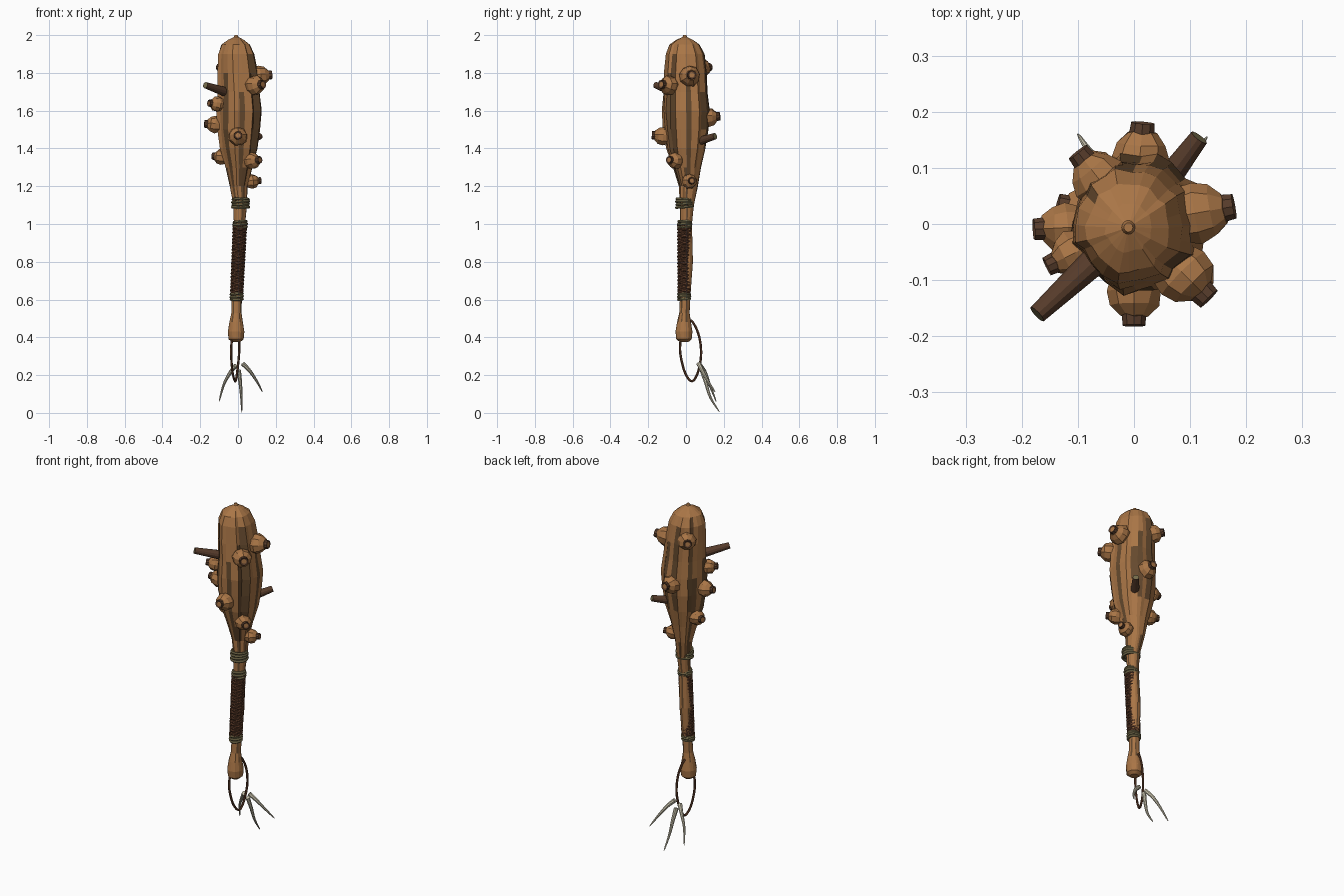
import bpy, bmesh, math, random
from mathutils import Vector, Matrix

random.seed(7)
if "Cube" in bpy.data.objects:
    bpy.data.objects.remove(bpy.data.objects["Cube"])


def material(name, r, g, b):
    m = bpy.data.materials.new(name)
    m.use_nodes = True
    m.diffuse_color = (r, g, b, 1)
    bsdf = m.node_tree.nodes["Principled BSDF"]
    bsdf.inputs["Base Color"].default_value = (r, g, b, 1)
    bsdf.inputs["Roughness"].default_value = 0.9
    return m


wood = material("warm wood", 0.40, 0.18, 0.062)
groove = material("dark wood grain", 0.13, 0.067, 0.027)
bark = material("dark stump bark", 0.095, 0.045, 0.024)
leather = material("leather grip", 0.12, 0.048, 0.024)
leather_dark = material("leather shadow", 0.04, 0.018, 0.01)
rope = material("olive rope", 0.19, 0.16, 0.075)
bone = material("bone", 0.60, 0.56, 0.43)


def finish(name, bm, mats):
    bmesh.ops.recalc_face_normals(bm, faces=bm.faces)
    me = bpy.data.meshes.new(name)
    bm.to_mesh(me)
    bm.free()
    for m in mats:
        me.materials.append(m)
    ob = bpy.data.objects.new(name, me)
    bpy.context.collection.objects.link(ob)
    return ob


def tube(name, points, radii, mat, closed=False, sides=1):
    """Swept round tube, turned into a mesh."""
    cu = bpy.data.curves.new(name, 'CURVE')
    cu.dimensions = '3D'
    cu.bevel_depth = 1.0
    cu.bevel_resolution = sides
    cu.use_fill_caps = True
    sp = cu.splines.new('POLY')
    sp.points.add(len(points) - 1)
    for p, co, r in zip(sp.points, points, radii):
        p.co = (*co, 1)
        p.radius = r
    sp.use_cyclic_u = closed
    cu.materials.append(mat)
    ob = bpy.data.objects.new(name, cu)
    bpy.context.collection.objects.link(ob)
    bpy.ops.object.select_all(action='DESELECT')
    ob.select_set(True)
    bpy.context.view_layer.objects.active = ob
    bpy.ops.object.convert(target='MESH')
    for poly in ob.data.polygons:
        poly.use_smooth = False
    return ob


def smooth_path(pts, steps=5, closed=False):
    """Catmull-Rom interpolation through a few points."""
    pts = [Vector(p) for p in pts]
    n = len(pts)
    get = (lambda i: pts[i % n]) if closed else (lambda i: pts[max(0, min(n - 1, i))])
    out = []
    for i in range(n if closed else n - 1):
        a, b, c, d = (get(i + k) for k in (-1, 0, 1, 2))
        for s in range(steps):
            t = s / steps
            out.append(0.5 * (2 * b + (c - a) * t + (2 * a - 5 * b + 4 * c - d) * t ** 2
                              + (3 * b - a - 3 * c + d) * t ** 3))
    if not closed:
        out.append(pts[-1])
    return out


# Club body: z, radius, centre x, centre y
profile = [(0.375, 0.022, -.01, -.01), (0.39, 0.040, -.01, -.01), (0.43, 0.044, -.01, -.01),
           (0.48, 0.036, -.01, -.01), (0.53, 0.027, -.008, -.008), (0.62, 0.027, -.006, -.004),
           (0.80, 0.034, 0, .002), (1.0, 0.030, .008, .001), (1.1, 0.036, .012, .005),
           (1.2, 0.048, .004, .014), (1.3, 0.072, .006, .008), (1.4, 0.100, .005, .005),
           (1.5, 0.116, .006, .005), (1.6, 0.121, .008, .004), (1.7, 0.114, .004, .002),
           (1.8, 0.108, -.002, 0), (1.9, 0.098, -.008, -.002), (1.95, 0.076, -.01, -.005),
           (1.975, 0.042, -.01, -.006), (1.99, 0.012, -.01, -.006), (2.0, 0.008, -.01, -.006)]
SIDES = 24
ridge = [random.uniform(-1, 1) for _ in range(SIDES)]
bm = bmesh.new()
rings = []
for z, r, cx, cy in profile:
    rough = 0.065 if 1.15 < z < 1.98 else 0.02
    ring = []
    for i in range(SIDES):
        a = math.tau * (i + 0.25 * ridge[i]) / SIDES
        k = r * (1 + rough * ridge[i] + rough * random.uniform(-.5, .5))
        ring.append(bm.verts.new((cx + k * math.cos(a), cy + k * 1.03 * math.sin(a), z)))
    rings.append(ring)
for lo, hi in zip(rings, rings[1:]):
    for i in range(SIDES):
        j = (i + 1) % SIDES
        bm.faces.new((lo[i], lo[j], hi[j], hi[i]))
bm.faces.new(rings[0][::-1])
bm.faces.new(rings[-1])

# Dark grain: long broken streaks down some of the columns
streaks = {c: (random.uniform(1.0, 1.5), random.uniform(1.65, 1.97))
           for c in range(SIDES) if c % 3 == 0 or c % 8 == 4}
for f in bm.faces:
    c = f.calc_center_median()
    if len(f.verts) == 4 and 0.47 < c.z < 1.98:
        col = int((math.atan2(c.y, c.x) % math.tau) / math.tau * SIDES)
        lo, hi = streaks.get(col, (9, 9))
        f.material_index = int(lo < c.z < hi or (c.z < 1.2 and col % 5 == 0))
finish("club_body", bm, [wood, groove])


def frame(angle, dist, z, tilt=0.0):
    """Matrix whose local z points outward at an angle around the club."""
    a = math.radians(angle)
    d = Vector((math.cos(a), math.sin(a), tilt)).normalized()
    m = d.to_track_quat('Z', 'Y').to_matrix().to_4x4()
    return Matrix.Translation((math.cos(a) * dist, math.sin(a) * dist, z)) @ m


def paint_new(bm, old, index):
    for f in bm.faces:
        if f not in old:
            f.material_index = index


# Knots: angle, reach, z, bulge radius
knots = [(10, .178, 1.79, .056), (-45, .186, 1.74, .054), (-90, .178, 1.47, .050),
         (183, .176, 1.53, .046), (206, .170, 1.64, .042), (165, .138, 1.36, .044),
         (85, .178, 1.57, .052), (128, .160, 1.83, .050), (-38, .146, 1.34, .044),
         (15, .122, 1.23, .040)]
for n, (angle, reach, z, r) in enumerate(knots):
    m = frame(angle, reach, z, 0.1)
    bm = bmesh.new()
    bmesh.ops.create_uvsphere(bm, u_segments=9, v_segments=6, radius=r)
    for v in bm.verts:
        v.co *= random.uniform(0.94, 1.06)
    bmesh.ops.transform(bm, matrix=m @ Matrix.Translation((0, 0, -r - 0.008)), verts=bm.verts)
    old = set(bm.faces)
    s = 0.36 * r + 0.003
    bmesh.ops.create_cone(bm, cap_ends=True, segments=10, radius1=s * 1.15, radius2=s,
                          depth=0.03, matrix=m @ Matrix.Translation((0, 0, -0.012)))
    paint_new(bm, old, 1)
    # Hollowed end of the broken twig
    end = max((f for f in bm.faces if len(f.verts) == 10),
              key=lambda f: f.calc_center_median().xy.length)
    bmesh.ops.inset_region(bm, faces=[end], thickness=s * 0.4, depth=-0.004)
    end.material_index = 0
    finish(f"knot_{n + 1}", bm, [wood, bark])

# Two cut branches with pale ends
for n, (angle, reach, z, tilt) in enumerate([(223, .236, 1.735, .25), (53, .193, 1.465, .25)]):
    bm = bmesh.new()
    bmesh.ops.create_cone(bm, cap_ends=True, segments=12, radius1=0.026, radius2=0.017,
                          depth=0.15, matrix=frame(angle, reach, z, tilt)
                          @ Matrix.Translation((0, 0, -0.075)))
    end = max((f for f in bm.faces if len(f.verts) == 12),
              key=lambda f: f.calc_center_median().xy.length)
    bmesh.ops.inset_region(bm, faces=[end], thickness=0.002)
    end.material_index = 1
    finish(f"branch_stub_{n + 1}", bm, [bark, rope])

# Leather grip: dark core with crossing helical straps
LOW, HIGH = Vector((-.007, -.010, .63)), Vector((.010, -.008, .99))
bm = bmesh.new()
axis = HIGH - LOW
bmesh.ops.create_cone(bm, cap_ends=True, segments=16, radius1=.031, radius2=.034,
                      depth=axis.length, matrix=Matrix.Translation((LOW + HIGH) / 2)
                      @ axis.to_track_quat('Z', 'Y').to_matrix().to_4x4())
finish("grip_core", bm, [leather_dark])
STEPS = 90
for turn in (1, -1):
    for k in range(4):
        path = []
        for i in range(STEPS + 1):
            t = i / STEPS
            a = turn * math.tau * (5 * t + k / 4)
            path.append(LOW.lerp(HIGH, t) + Vector((math.cos(a), math.sin(a), 0)) * (.031 + .003 * t))
        tube(f"grip_strap_{'left' if turn > 0 else 'right'}_{k + 1}", path,
             [.0058] * len(path), leather)

# Rope bindings: name, centre x, y, lowest z, ring count, radius
for name, cx, cy, z0, count, r in [("head_binding", .014, -.008, 1.090, 4, .041),
                                   ("upper_binding", .011, -.007, .985, 3, .032),
                                   ("lower_binding", -.007, -.010, .602, 3, .030)]:
    for k in range(count):
        rr = r + random.uniform(-.001, .003)
        ring = []
        for i in range(18):
            a = math.tau * i / 18
            ring.append((cx + rr * math.cos(a), cy + rr * math.sin(a),
                         z0 + k * .0135 + .003 * math.sin(a + k)))
        tube(f"{name}_{k + 1}", ring, [.0078] * 18, rope, closed=True)

# Hanging cord through the pommel
loop = [(-.008, .025, .49), (.004, .065, .42), (.006, .080, .32), (-.004, .065, .22),
        (-.014, .032, .167), (-.028, -.004, .21), (-.036, -.028, .30), (-.034, -.030, .37),
        (-.018, -.010, .45)]
path = smooth_path(loop, closed=True)
tube("hanging_cord", path, [.0065] * len(path), leather, closed=True)

# Curved fangs hung on the cord
fangs = [[(-.012, .075, .25), (-.04, .100, .215), (-.075, .125, .15), (-.10, .160, .06)],
         [(.004, .085, .225), (.012, .105, .16), (.018, .130, .08), (.02, .178, .004)],
         [(.025, .068, .26), (.06, .085, .225), (.098, .115, .17), (.13, .155, .11)]]
for n, pts in enumerate(fangs):
    path = smooth_path(pts)
    last = len(path) - 1
    radii = [.0015 + .0115 * (1 - i / last) ** 0.7 for i in range(last + 1)]
    tube(f"fang_{n + 1}", path, radii, bone, sides=2)
